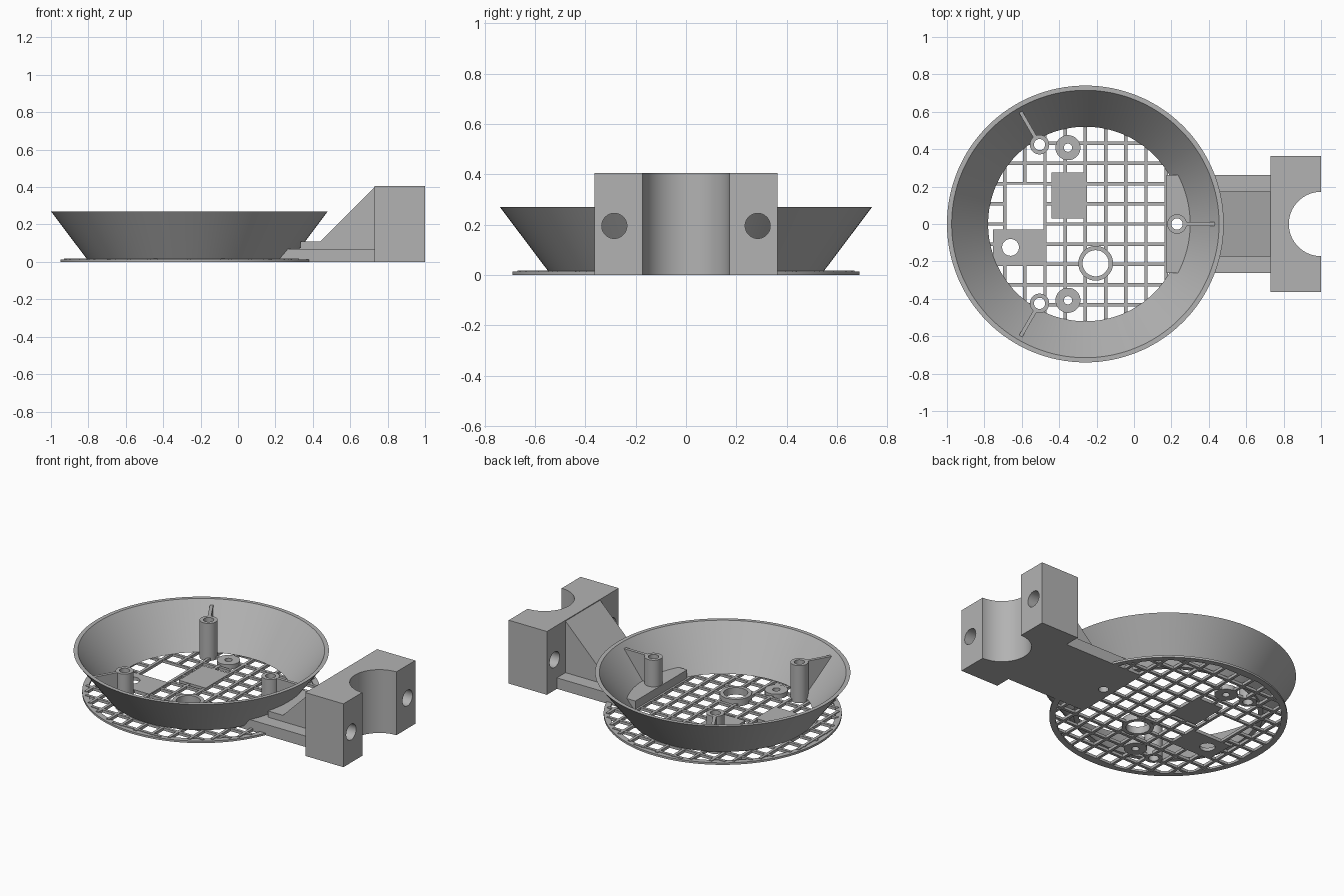
import bpy, bmesh
from math import sin, cos, pi, sqrt, radians
from mathutils import Matrix, Vector

cube = bpy.data.objects.get("Cube")
if cube:
    bpy.data.objects.remove(cube)

CX = -0.26          # centre of the bowl
PLATE = 0.018       # thickness of the base mesh
TAU = 2 * pi

grey = bpy.data.materials.new("plain grey")
grey.use_nodes = True
colour = (0.45, 0.45, 0.45, 1)
grey.diffuse_color = colour
grey.node_tree.nodes["Principled BSDF"].inputs["Base Color"].default_value = colour


def finish(name, bm):
    bmesh.ops.recalc_face_normals(bm, faces=bm.faces)
    mesh = bpy.data.meshes.new(name)
    bm.to_mesh(mesh)
    bm.free()
    mesh.materials.append(grey)
    obj = bpy.data.objects.new(name, mesh)
    bpy.context.collection.objects.link(obj)
    return obj


def add_box(bm, x0, x1, y0, y1, z0, z1):
    size = Matrix.Diagonal((x1 - x0, y1 - y0, z1 - z0, 1))
    mid = Matrix.Translation(((x0 + x1) / 2, (y0 + y1) / 2, (z0 + z1) / 2))
    bmesh.ops.create_cube(bm, size=1, matrix=mid @ size)


def box(name, *bounds):
    bm = bmesh.new()
    add_box(bm, *bounds)
    return finish(name, bm)


def lathe(name, x, y, profile, n=48):
    """Spin a closed (radius, height) outline round a vertical axis."""
    bm = bmesh.new()
    rings = [[bm.verts.new((x + r * cos(TAU * i / n), y + r * sin(TAU * i / n), z))
              for i in range(n)] for r, z in profile]
    for a, b in zip(rings, rings[1:] + rings[:1]):
        for i in range(n):
            j = (i + 1) % n
            bm.faces.new((a[i], a[j], b[j], b[i]))
    return finish(name, bm)


def tube(name, x, y, outer, inner, z0, z1, n=48):
    return lathe(name, x, y, [(inner, z0), (outer, z0), (outer, z1), (inner, z1)], n)


def rod(name, centre, radius, depth, axis="Z", n=48):
    bm = bmesh.new()
    turn = Matrix.Rotation(pi / 2, 4, "Y") if axis == "X" else Matrix.Identity(4)
    bmesh.ops.create_cone(bm, cap_ends=True, segments=n, radius1=radius, radius2=radius,
                          depth=depth, matrix=Matrix.Translation(centre) @ turn)
    return finish(name, bm)


def prism(name, outline, width, matrix=Matrix.Identity(4)):
    """Extrude an (x, z) outline evenly to both sides of y = 0."""
    bm = bmesh.new()
    sides = [[bm.verts.new(matrix @ Vector((x, y, z))) for x, z in outline]
             for y in (-width / 2, width / 2)]
    bm.faces.new(sides[0])
    bm.faces.new(sides[1])
    for i in range(len(outline)):
        j = (i + 1) % len(outline)
        bm.faces.new((sides[0][i], sides[0][j], sides[1][j], sides[1][i]))
    return finish(name, bm)


def cut(obj, cutters, own_overlap=False):
    """Subtract the cutters, bake the result and remove them."""
    for cutter in cutters:
        cutter.hide_render = True
        mod = obj.modifiers.new("cut", "BOOLEAN")
        mod.operation = "DIFFERENCE"
        mod.solver = "EXACT"
        mod.use_self = own_overlap
        mod.object = cutter
    deps = bpy.context.evaluated_depsgraph_get()
    baked = bpy.data.meshes.new_from_object(obj.evaluated_get(deps))
    obj.modifiers.clear()
    obj.data = baked
    for cutter in cutters:
        bpy.data.objects.remove(cutter)


parts = []

# Flared bowl and flat outer ring
parts.append(lathe("bowl", CX, 0, [(0.52, PLATE), (0.55, PLATE), (0.74, 0.27), (0.715, 0.27)], 128))
parts.append(tube("base_ring", CX, 0, 0.69, 0.655, 0, 0.013, 128))

# Base mesh of crossed bars, with the window and round openings cut out
bm = bmesh.new()
pitch, half = 0.108, 0.009
for k in range(-6, 7):
    d = k * pitch
    reach = sqrt(0.67 ** 2 - d * d)
    add_box(bm, CX + d - half, CX + d + half, -reach, reach, 0, PLATE)
    add_box(bm, CX - reach, CX + reach, d - half, d + half, 0, PLATE - 0.001)
base_mesh = finish("base_mesh", bm)

boss = (-0.205, -0.21)
washers = [(-0.353, 0.408), (-0.353, -0.408)]
posts = [(CX + 0.49 * cos(a), 0.49 * sin(a), a) for a in (0, radians(120), radians(240))]
lamp = (-0.66, -0.125)
openings = [box("window_cutter", -0.683, -0.485, -0.03, 0.211, -0.1, 0.1),
            rod("boss_cutter", (*boss, 0), 0.075, 0.2),
            rod("lamp_cutter", (*lamp, 0), 0.045, 0.2)]
openings += [rod("washer_cutter", (x, y, 0), 0.024, 0.2) for x, y in washers]
openings += [rod("post_cutter", (x, y, 0), 0.03, 0.2) for x, y, a in posts]
cut(base_mesh, openings, True)
parts.append(base_mesh)

# Plates, washers and the round boss on the mesh
parts.append(box("square_plate", -0.44, -0.25, 0.03, 0.275, 0, 0.021))
side_plate = box("side_plate", -0.755, -0.47, -0.225, -0.03, 0, 0.021)
cut(side_plate, [rod("lamp_cutter", (*lamp, 0), 0.045, 0.2)])
parts.append(side_plate)
parts.append(tube("boss_ring", *boss, 0.093, 0.07, 0, 0.045))
for i, (x, y) in enumerate(washers):
    parts.append(tube(f"washer_{i + 1}", x, y, 0.067, 0.022, 0, 0.03))

# Hollow posts, each with a fin reaching the bowl wall
for i, (x, y, a) in enumerate(posts):
    parts.append(tube(f"post_{i + 1}", x, y, 0.052, 0.03, 0, 0.24))
    place = Matrix.Translation((CX, 0, 0)) @ Matrix.Rotation(a, 4, "Z")
    parts.append(prism(f"post_fin_{i + 1}",
                       [(0.53, PLATE), (0.53, 0.24), (0.705, 0.24)], 0.02, place))

# Arm with its sloped brace
arm = box("arm", 0.175, 0.74, -0.262, 0.262, 0, 0.07)
cut(arm, [rod("arm_cutter", (posts[0][0], 0, 0), 0.03, 0.4)])
parts.append(arm)
parts.append(prism("arm_brace", [(0.335, 0.01), (0.335, 0.11), (0.44, 0.11),
                                 (0.735, 0.405), (0.735, 0.01)], 0.35))

# Clamp block with a half-round seat and two bolt holes
clamp = box("clamp_block", 0.73, 1, -0.363, 0.363, 0, 0.405)
cutters = [rod("seat_cutter", (1, 0, 0.2), 0.172, 1, n=96)]
cutters += [rod("bolt_cutter", (0.86, s * 0.285, 0.195), 0.05, 0.6, "X") for s in (-1, 1)]
cut(clamp, cutters)
parts.append(clamp)

# Smooth the round walls, keep the edges crisp
bpy.ops.object.select_all(action="DESELECT")
for obj in parts:
    obj.select_set(True)
bpy.context.view_layer.objects.active = parts[0]
bpy.ops.object.shade_smooth_by_angle(angle=radians(30))
